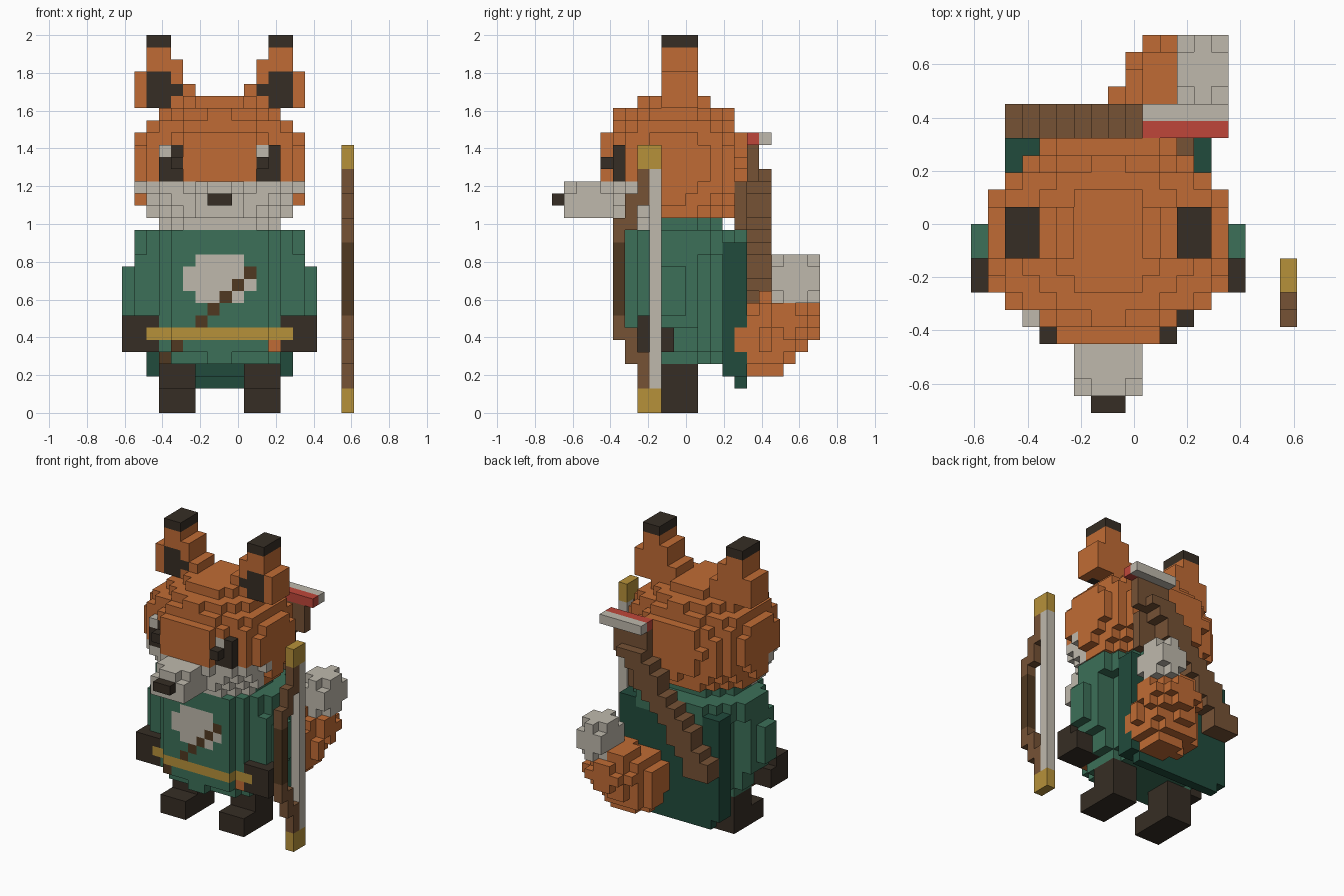
import bpy, bmesh
from mathutils import Vector

old = bpy.data.objects.get("Cube")
if old:
    bpy.data.objects.remove(old, do_unlink=True)

UNIT = 2 / 31                       # edge of one block
ORIGIN = Vector((9.5, 11, 0))       # block grid offset
MIRROR = 15                         # body symmetry: i -> 15 - i

COLOURS = {
    "orange_fur": (0.53, 0.148, 0.035),
    "pale_fur": (0.52, 0.485, 0.415),
    "dark_fur": (0.037, 0.027, 0.018),
    "green_cloth": (0.045, 0.160, 0.098),
    "dark_green_cloth": (0.015, 0.070, 0.045),
    "brown_leather": (0.180, 0.084, 0.036),
    "dark_leather": (0.080, 0.040, 0.015),
    "yellow_trim": (0.47, 0.285, 0.042),
    "red_feather": (0.52, 0.062, 0.042),
}
NAMES = list(COLOURS)
for name, rgb in COLOURS.items():
    mat = bpy.data.materials.new(name)
    mat.use_nodes = True
    mat.diffuse_color = (*rgb, 1)
    bsdf = next(n for n in mat.node_tree.nodes if n.type == "BSDF_PRINCIPLED")
    bsdf.inputs["Base Color"].default_value = (*rgb, 1)

grid = {}                           # block -> (part, colour)


def box(part, colour, xs, ys, zs, mirror=False):
    for i in range(*xs):
        for j in range(*ys):
            for k in range(*zs):
                grid[i, j, k] = (part, colour)
                if mirror:
                    grid[MIRROR - i, j, k] = (part, colour)


def ball(part, colour, centre, radii, low=None, zs=(0, 31)):
    """Blocks whose centres lie in an ellipsoid; low is the radius of the lower half."""
    for i in range(19):
        for j in range(22):
            for k in range(*zs):
                d = Vector((i + .5, j + .5, k + .5)) - Vector(centre)
                rz = low if low and d.z < 0 else radii[2]
                if (d.x / radii[0]) ** 2 + (d.y / radii[1]) ** 2 + (d.z / rz) ** 2 < 1:
                    grid[i, j, k] = (part, colour)


def repaint(part, colour, rule):
    for cell, (owner, _) in list(grid.items()):
        if owner == part and rule(*cell):
            grid[cell] = (part, colour)


def paint_front(part, colour, i, k):
    js = [c[1] for c, v in grid.items() if v[0] == part and c[0] == i and c[2] == k]
    if js:
        grid[i, min(js), k] = (part, colour)


# Boots
box("boots", "dark_fur", (3, 6), (7, 12), (0, 2), True)
box("boots", "dark_fur", (3, 6), (9, 12), (2, 5), True)

# Cape
box("cape", "dark_green_cloth", (2, 14), (14, 16), (3, 14))
box("cape", "dark_green_cloth", (3, 13), (15, 16), (2, 3))

# Tunic and shoulder cowl: stacked ellipses
FLAT = 1000
ball("tunic", "green_cloth", (8, 10, 8), (5.3, 3.6, FLAT), zs=(4, 5))
ball("tunic", "green_cloth", (8, 10, 8), (6.3, 4.3, FLAT), zs=(5, 13))
ball("cowl", "green_cloth", (8, 11, 14), (7.3, 5.2, FLAT), zs=(13, 15))

# Arms and gloves
box("sleeves", "green_cloth", (0, 3), (9, 11), (8, 12), True)
box("sleeves", "green_cloth", (1, 4), (8, 12), (7, 13), True)
box("sleeves", "green_cloth", (2, 3), (8, 12), (12, 13), True)
box("gloves", "dark_fur", (0, 3), (7, 9), (5, 8), True)
box("gloves", "dark_fur", (0, 3), (9, 10), (5, 7), True)

# Chest bib, belt and diagonal strap
for k in range(9, 13):
    half = 3 if k in (10, 11) else 2
    for i in range(8 - half, 8 + half):
        paint_front("tunic", "pale_fur", i, k)
repaint("tunic", "yellow_trim", lambda i, j, k: k == 6 and j < 9)
box("belt_ends", "yellow_trim", (2, 3), (7, 8), (6, 7), True)
for k in (4, 5, 7, 8, 9, 10, 11):
    paint_front("tunic", "dark_leather", k - 1, k)
paint_front("tunic", "orange_fur", 12, 5)

# Head with pale lower face
ball("head", "orange_fur", (8, 10, 20.5), (7.3, 6.3, 5.8), low=6.7, zs=(15, 26))
repaint("head", "pale_fur", lambda i, j, k: k < 19 and j < 9)
repaint("head", "green_cloth", lambda i, j, k: k == 15 and j > 8)

# Snout and nose
box("snout", "pale_fur", (6, 10), (2, 6), (16, 19))
box("snout", "pale_fur", (6, 10), (1, 2), (16, 18))
box("snout", "pale_fur", (7, 9), (1, 2), (18, 19))
box("nose", "dark_fur", (7, 9), (0, 1), (17, 18))

# Eyes, each with a glint on the same side
for start in (3, 11):
    for i in (start, start + 1):
        for k in (19, 20, 21):
            glint = i == start and k == 21
            paint_front("head", "pale_fur" if glint else "dark_fur", i, k)

# Ears
box("ears", "orange_fur", (1, 5), (9, 12), (25, 28), True)
box("ears", "orange_fur", (5, 6), (9, 12), (26, 27), True)
box("ears", "orange_fur", (2, 5), (9, 12), (28, 29), True)
box("ears", "orange_fur", (2, 4), (9, 12), (29, 30), True)
box("ears", "dark_fur", (2, 4), (9, 12), (30, 31), True)
box("ears", "dark_fur", (2, 4), (9, 10), (25, 28), True)
box("ears", "dark_fur", (4, 5), (9, 10), (26, 27), True)

# Tail with pale tip
ball("tail", "orange_fur", (11.2, 17.6, 6.2), (3.4, 3.1, 3.2))
ball("tail", "orange_fur", (12, 19.3, 7.8), (2.9, 2.6, 2.6))
ball("tail", "pale_fur", (13.5, 20, 11), (1.9, 2.2, 2.2))

# Quiver slung diagonally over the back, arrows with feathers
for k in range(8, 20):
    left = round(1.5 + (k - 8) * .75)
    box("quiver", "brown_leather", (left, left + 3), (16, 18), (k, k + 1))
box("quiver", "brown_leather", (10, 13), (15, 16), (15, 19))
box("arrows", "brown_leather", (10, 14), (16, 17), (19, 22))
box("feathers", "red_feather", (10, 15), (16, 17), (22, 23))
box("feathers", "pale_fur", (10, 15), (17, 18), (22, 23))

# Bow, symmetric about its grip
BOW = (18, 19)
box("bow", "brown_leather", BOW, (5, 6), (6, 16))
box("bow", "dark_leather", BOW, (5, 6), (8, 14))
for a, b, j, colour in ((4, 7, 6, "brown_leather"), (2, 5, 7, "brown_leather"),
                        (0, 2, 7, "yellow_trim"), (0, 2, 8, "yellow_trim")):
    for zs in ((a, b), (22 - b, 22 - a)):
        box("bow", colour, BOW, (j, j + 1), zs)
box("bowstring", "pale_fur", BOW, (8, 9), (2, 20))


def build(part):
    """Make the part's outer block faces, skipping those between blocks."""
    bm = bmesh.new()
    corners = {}
    for cell, (owner, colour) in grid.items():
        if owner != part:
            continue
        for axis in range(3):
            for side in (0, 1):
                step = list(cell)
                step[axis] += 2 * side - 1
                if tuple(step) in grid:
                    continue
                ring = []
                for u, v in ((0, 0), (1, 0), (1, 1), (0, 1)):
                    p = list(cell)
                    p[axis] += side
                    p[(axis + 1) % 3] += u
                    p[(axis + 2) % 3] += v
                    p = tuple(p)
                    if p not in corners:
                        corners[p] = bm.verts.new((Vector(p) - ORIGIN) * UNIT)
                    ring.append(corners[p])
                face = bm.faces.new(ring if side else ring[::-1])
                face.material_index = NAMES.index(colour)
    mesh = bpy.data.meshes.new(part)
    for name in NAMES:
        mesh.materials.append(bpy.data.materials[name])
    bm.to_mesh(mesh)
    bm.free()
    bpy.context.scene.collection.objects.link(bpy.data.objects.new(part, mesh))


for part in sorted({owner for owner, _ in grid.values()}):
    build(part)
